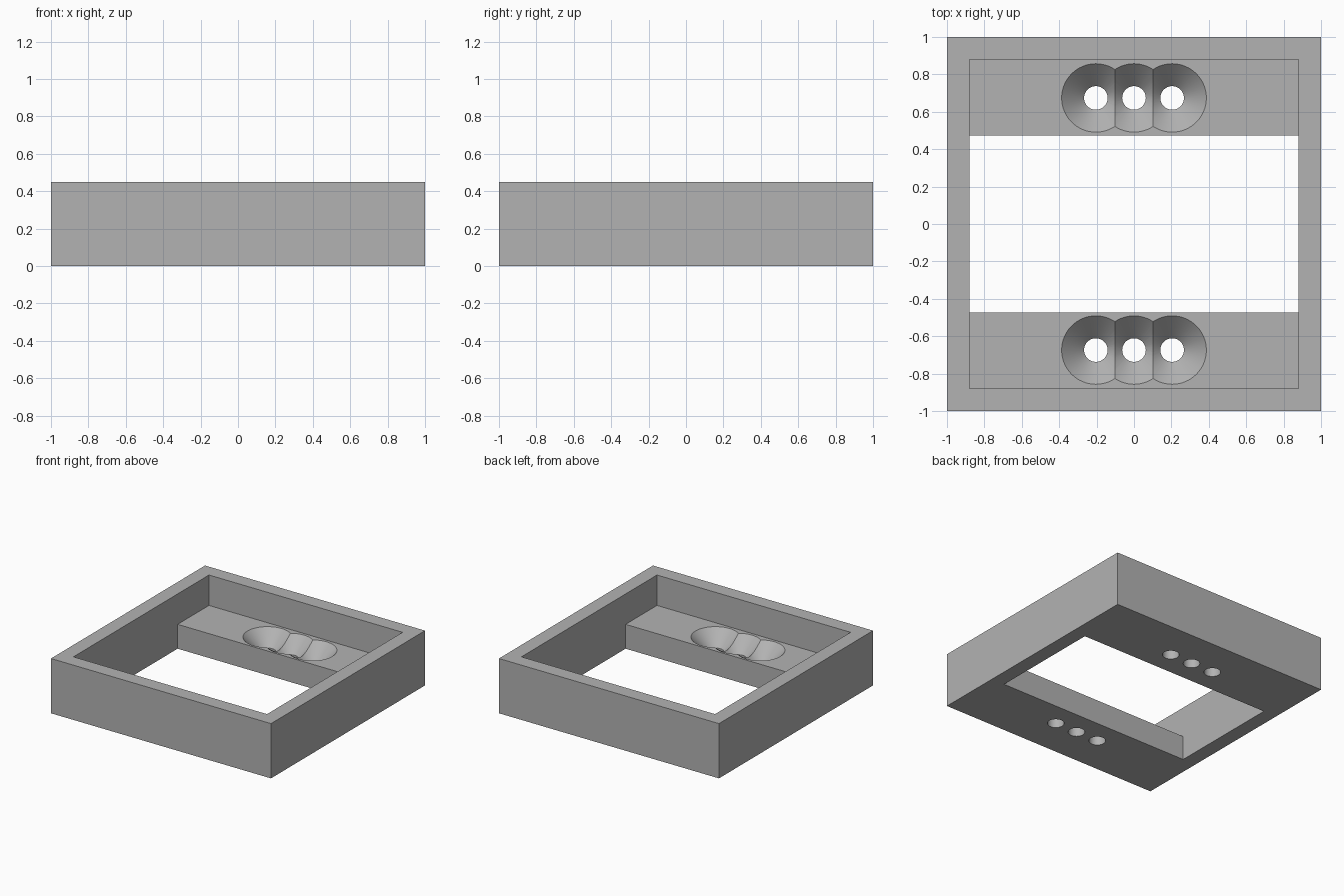
import bpy
import bmesh
import math

WALL = 0.88      # inner half width of the frame
LEDGE = 0.473    # half depth of the opening between the ledges
FLOOR = 0.2      # ledge height
HEIGHT = 0.45
HOLE_R, SINK_R = 0.063, 0.183

cube = bpy.data.objects.get("Cube")
if cube:
    bpy.data.objects.remove(cube, do_unlink=True)

grey = bpy.data.materials.new("plain grey")
grey.use_nodes = True
colour = (0.45, 0.45, 0.45, 1)
grey.diffuse_color = colour
grey.node_tree.nodes["Principled BSDF"].inputs["Base Color"].default_value = colour


def add_object(name, bm):
    bmesh.ops.recalc_face_normals(bm, faces=bm.faces)
    mesh = bpy.data.meshes.new(name)
    bm.to_mesh(mesh)
    bm.free()
    mesh.materials.append(grey)
    obj = bpy.data.objects.new(name, mesh)
    bpy.context.collection.objects.link(obj)
    return obj


def cut(target, cutter):
    mod = target.modifiers.new(cutter.name, "BOOLEAN")
    mod.operation = "DIFFERENCE"
    mod.solver = "EXACT"
    mod.object = cutter
    bpy.context.view_layer.objects.active = target
    bpy.ops.object.modifier_apply(modifier=mod.name)
    bpy.data.objects.remove(cutter, do_unlink=True)


# Outer block
bm = bmesh.new()
bmesh.ops.create_cube(bm, size=2)
for v in bm.verts:
    v.co.z = HEIGHT if v.co.z > 0 else 0
frame = add_object("mounting_frame", bm)

# Stepped opening: wide pocket above, narrower window between the ledges
half = [(LEDGE, -0.1), (LEDGE, FLOOR), (WALL, FLOOR), (WALL, HEIGHT + 0.1)]
profile = half + [(-y, z) for y, z in reversed(half)]
bm = bmesh.new()
face = bm.faces.new([bm.verts.new((-WALL, y, z)) for y, z in profile])
side = bmesh.ops.extrude_face_region(bm, geom=[face])
moved = [v for v in side["geom"] if isinstance(v, bmesh.types.BMVert)]
bmesh.ops.translate(bm, verts=moved, vec=(2 * WALL, 0, 0))
cut(frame, add_object("opening_cutter", bm))


def countersink(x, y):
    """Revolved drill: straight hole with a 45 degree flare at the top."""
    lift = 0.01
    rings = [(HOLE_R, -0.1), (HOLE_R, FLOOR - SINK_R + HOLE_R),
             (SINK_R + lift, FLOOR + lift)]
    bm = bmesh.new()
    sides = 64
    loops = []
    for r, z in rings:
        angles = [2 * math.pi * i / sides for i in range(sides)]
        loops.append([bm.verts.new((x + r * math.cos(a), y + r * math.sin(a), z))
                      for a in angles])
    for low, high in zip(loops, loops[1:]):
        for i in range(sides):
            j = (i + 1) % sides
            bm.faces.new((low[i], low[j], high[j], high[i]))
    bm.faces.new(loops[0])
    bm.faces.new(loops[-1])
    return add_object("drill_cutter", bm)


# Three overlapping countersunk holes in each ledge
for y in (-0.674, 0.674):
    for x in (-0.204, 0, 0.204):
        cut(frame, countersink(x, y))

# Smooth the hole walls, keep the edges sharp
bpy.ops.object.select_all(action="DESELECT")
frame.select_set(True)
bpy.context.view_layer.objects.active = frame
bpy.ops.object.shade_smooth_by_angle(angle=math.radians(25))
